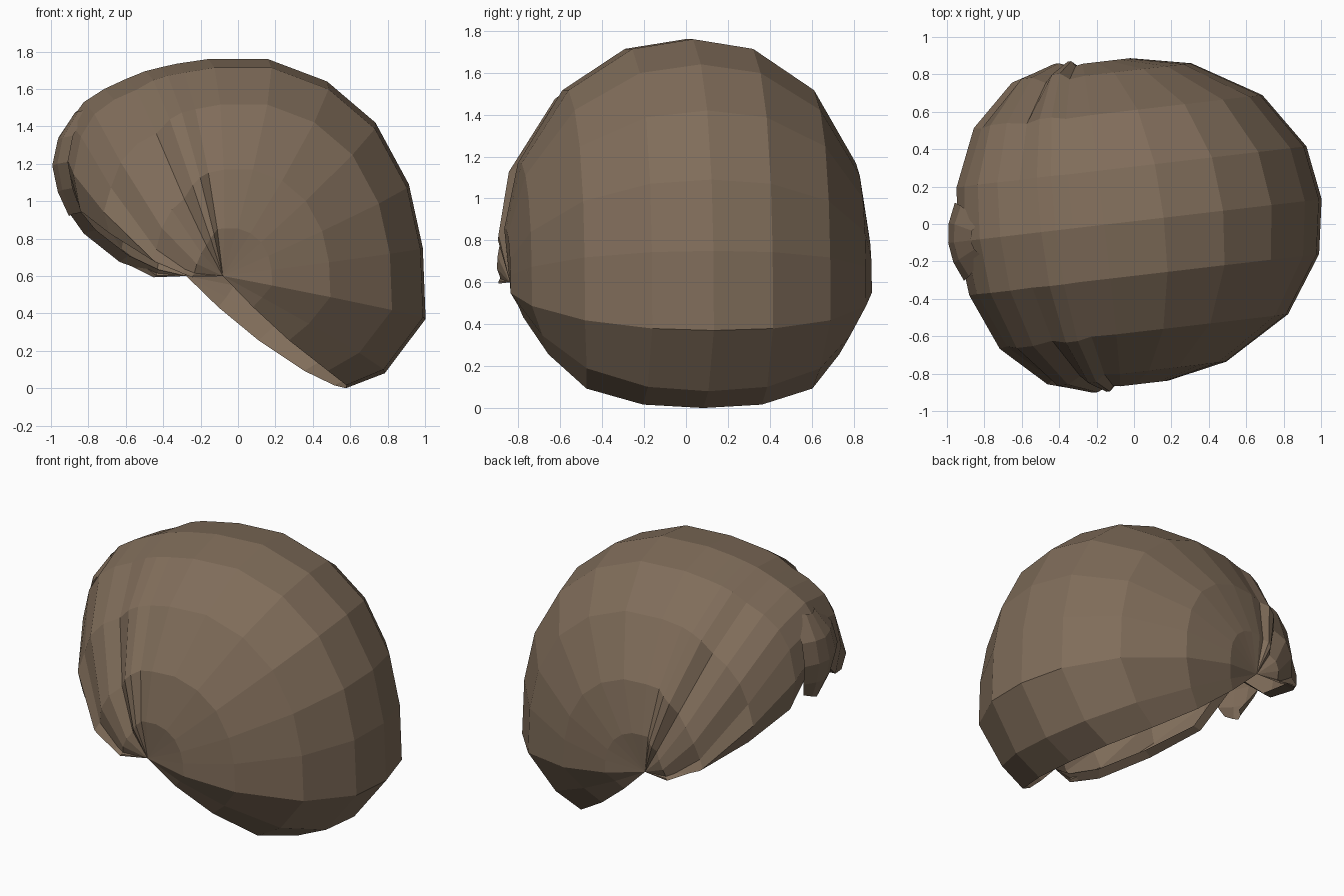
import bpy, bmesh, math
from mathutils import Vector, Matrix

cube = bpy.data.objects.get("Cube")
if cube:
    bpy.data.objects.remove(cube)

brown = bpy.data.materials.new("hair brown")
brown.use_nodes = True
colour = (0.215, 0.152, 0.102, 1)
brown.diffuse_color = colour
brown.node_tree.nodes["Principled BSDF"].inputs["Base Color"].default_value = colour

TURN = Matrix.Translation((0, .015, 0)) @ Matrix.Rotation(math.radians(6.7), 4, 'Z')
PIVOT_X, PIVOT_Z = -0.18, 0.6
CENTRE = Vector((PIVOT_X, 0, 0.8))


def grid_object(name, rows):
    """Flat-shaded sheet through rows of points, turned with the head."""
    bm = bmesh.new()
    grid = [[bm.verts.new(TURN @ Vector(p)) for p in row] for row in rows]
    for a, b in zip(grid, grid[1:]):
        for i in range(len(a) - 1):
            bm.faces.new((a[i], a[i + 1], b[i + 1], b[i]))
    bmesh.ops.remove_doubles(bm, verts=bm.verts, dist=0.002)
    bmesh.ops.recalc_face_normals(bm, faces=bm.faces)
    if sum(f.normal.dot(f.calc_center_median() - CENTRE) for f in bm.faces) < 0:
        bmesh.ops.reverse_faces(bm, faces=bm.faces)
    mesh = bpy.data.meshes.new(name)
    bm.to_mesh(mesh)
    bm.free()
    mesh.materials.append(brown)
    obj = bpy.data.objects.new(name, mesh)
    bpy.context.collection.objects.link(obj)


# Temple-to-middle section: share of reach, half width, lock swelling
SECTION = [(0, .84, 0), (.22, .868, .7), (.49, .803, 1),
           (.79, .59, .6), (.96, .29, .2), (1, 0, 0)]


def strand(x, z, swell=0, droop=0, narrow=1, lift=0):
    """One line of hair from temple to temple over the middle point (x, z)."""
    half = []
    for f, g, s in SECTION:
        width = g * (1 - (1 - narrow) * math.sin(math.pi * f))
        p = Vector((PIVOT_X + f * (x - PIVOT_X), width,
                    PIVOT_Z + f * (z - PIVOT_Z) - droop * 4 * f * (1 - f)))
        half.append(p + (p - CENTRE).normalized() * swell * s)
    half[-1].z += lift
    return half + [Vector((p.x, -p.y, p.z)) for p in reversed(half[:-1])]


# Main hair: nape, back, crown, then swelling locks with creases between
back = [strand(.58, 0, droop=.05, narrow=.87), strand(.79, .08, narrow=.92)]
back += [strand(x, z) for x, z in (
    (1.01, .37), (.995, .75), (.92, 1.09), (.74, 1.42),
    (.48, 1.64), (.16, 1.76), (-.16, 1.76))]
locks = [strand(*s) for s in (
    (-.33, 1.735, -.01), (-.42, 1.715, .03, .03), (-.5, 1.695, .03, .06),
    (-.6, 1.655, -.015, .1), (-.72, 1.6, .025, .14), (-.83, 1.53, .025, .2),
    (-.91, 1.42, -.01, .26))]
# Brow edge, notched in the middle behind the tuft
locks += [strand(-.95, 1.2, .01, .2, lift=.1), strand(-.91, .98, .01, .11, lift=.22),
          strand(-.85, .98, -.03, .08, lift=.24)]
grid_object("hair_cap", back + locks)

# Centre fringe tuft over the forehead: depth, height, half width
tuft = [(-.88, 1.47, .1), (-.97, 1.33, .19), (-1.0, 1.19, .21),
        (-.97, 1.05, .17), (-.91, .92, .06)]
grid_object("centre_fringe", [
    [(x + .06 * t * t, t * w, z + .02 * abs(t)) for t in (-1, -.5, 0, .5, 1)]
    for x, z, w in tuft])
